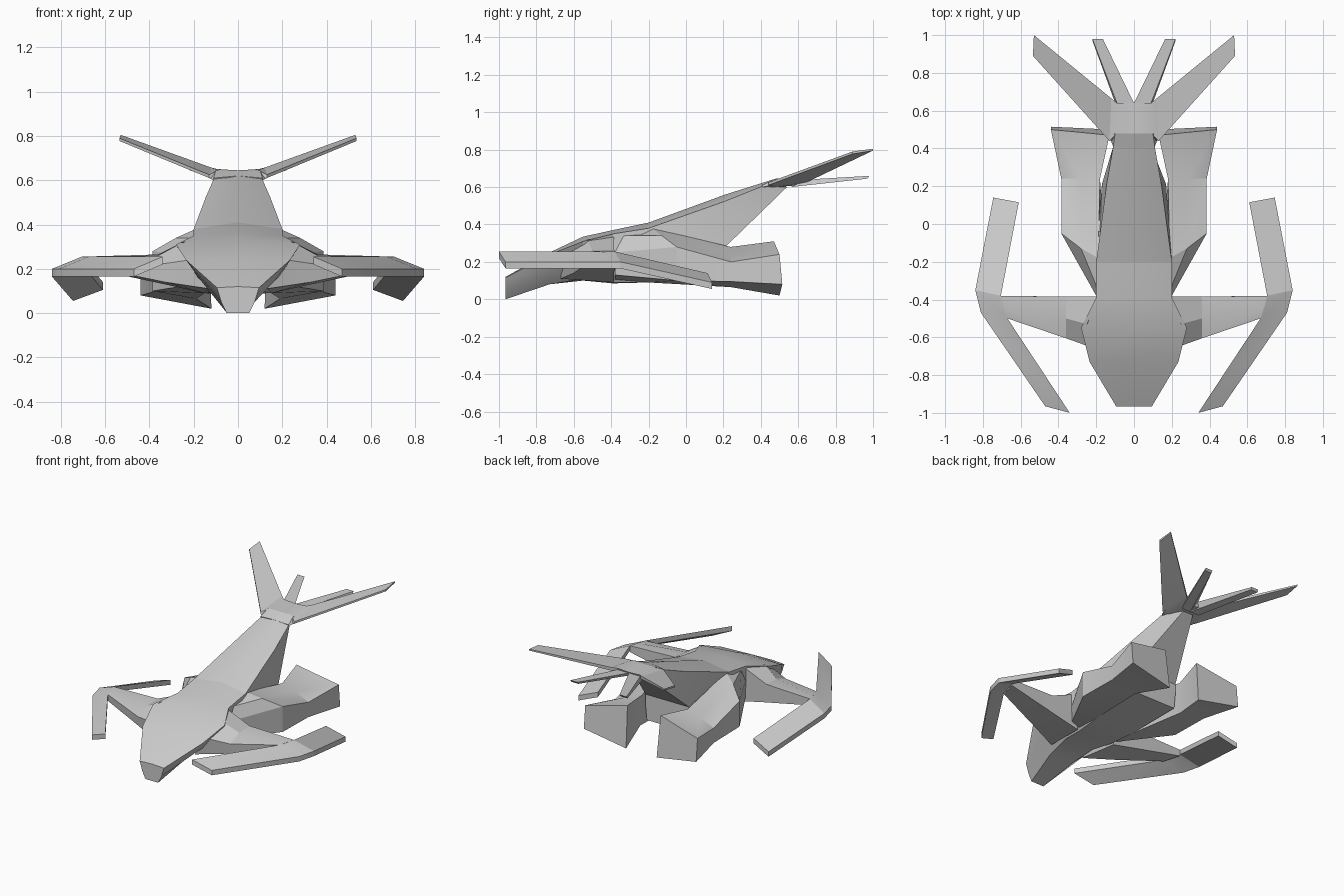
import bpy, bmesh, math


def loft(name, rings, mirror=True):
    """Skin a chain of equal-sized point rings, cap both ends, mirror over x."""
    bm = bmesh.new()
    vs = [[bm.verts.new(p) for p in r] for r in rings]
    n = len(vs[0])
    for a, b in zip(vs, vs[1:]):
        for i in range(n):
            j = (i + 1) % n
            bm.faces.new((a[i], a[j], b[j], b[i]))
    bm.faces.new(vs[0])
    bm.faces.new(vs[-1])
    bmesh.ops.recalc_face_normals(bm, faces=bm.faces)
    me = bpy.data.meshes.new(name)
    bm.to_mesh(me)
    bm.free()
    ob = bpy.data.objects.new(name, me)
    bpy.context.collection.objects.link(ob)
    bpy.ops.object.select_all(action='DESELECT')
    bpy.context.view_layer.objects.active = ob
    ob.select_set(True)
    bpy.ops.object.shade_smooth_by_angle(angle=math.radians(22))
    if mirror:
        mod = ob.modifiers.new("mirror", 'MIRROR')
        mod.use_mirror_merge = False
    return ob


def full_ring(half):
    """Complete a half section (top centre to bottom centre) on the -x side."""
    return half + [(-x, y, z) for x, y, z in reversed(half[1:-1])]


def section(y, pts):
    return full_ring([(x, y, z) for x, z in pts])


def plate(name, edges, t):
    """Tilted flat blade: pairs of (inner, outer) top points, thickness t."""
    drop = lambda p: (p[0], p[1], p[2] - t)
    return loft(name, [[a, b, drop(b), drop(a)] for a, b in edges])


# Nose and fuselage
loft("fuselage", [
    section(-0.965, [(0, .12), (.095, .115), (.075, .05), (.05, 0), (0, 0)]),
    section(-0.73, [(0, .25), (.235, .24), (.17, .15), (.09, .08), (0, .08)]),
    section(-0.55, [(0, .335), (.28, .31), (.20, .18), (.11, .11), (0, .10)]),
    section(-0.39, [(0, .37), (.20, .35), (.20, .20), (.13, .09), (0, .085)]),
    section(-0.20, [(0, .41), (.20, .38), (.20, .20), (.15, .09), (0, .09)]),
    section(0.21, [(0, .30), (.17, .28), (.17, .20), (.16, .10), (0, .10)]),
], mirror=False)

# Rising tail boom
loft("tail_boom", [
    section(-0.20, [(0, .41), (.20, .38), (.20, .25), (0, .20)]),
    section(0.21, [(0, .56), (.145, .525), (.17, .28), (0, .28)]),
    full_ring([(0, .48, .645), (.11, .41, .605), (.04, .54, .60), (0, .54, .60)]),
], mirror=False)

# Large raised tail wings
loft("tail_wing", [
    [(0, .48, .645), (0, .64, .645), (0, .62, .61), (0, .45, .60)],
    [(.09, .48, .645), (.09, .64, .65), (.09, .64, .625), (.09, .45, .60)],
    [(.13, .44, .625), (.12, .665, .657), (.12, .665, .635), (.13, .44, .61)],
    [(.535, .89, .79), (.53, 1.0, .805), (.53, 1.0, .795), (.535, .89, .777)],
])
loft("tail_shoulder", [
    [(0, .40, .62), (0, .48, .645), (0, .48, .60), (0, .41, .60)],
    [(.11, .41, .61), (.10, .48, .645), (.13, .46, .61), (.11, .41, .60)],
])

# Small tail fins
loft("tail_fin", [
    [(.09, .64, .64), (0, .64, .64), (0, .56, .60), (.07, .56, .60)],
    [(.22, .98, .66), (.165, .98, .66), (.165, .97, .645), (.22, .97, .645)],
])

# Rear engine pods
loft("engine_pod", [
    [(.10, -.38, .35), (.19, -.35, .34), (.20, -.38, .25), (.20, -.38, .13), (.10, -.38, .09)],
    [(.19, -.18, .38), (.28, -.13, .34), (.385, -.05, .28), (.385, -.05, .10), (.15, -.20, .09)],
    [(.18, .24, .28), (.28, .24, .245), (.385, .24, .20), (.385, .24, .095), (.19, .24, .065)],
    [(.13, .47, .31), (.28, .485, .275), (.44, .50, .24), (.44, .515, .08), (.12, .50, .02)],
])

# Side arms carrying the outer blades
loft("wing_arm", [
    [(.22, -.655, .24), (.25, -.53, .32), (.18, -.385, .34), (.15, -.385, .09), (.13, -.67, .11)],
    [(.36, -.605, .22), (.36, -.50, .26), (.36, -.385, .265), (.33, -.385, .13), (.33, -.60, .14)],
    [(.67, -.50, .255), (.69, -.44, .255), (.705, -.38, .255), (.705, -.38, .21), (.67, -.50, .21)],
])

# Bent outer blades, front tip to rear tip
plate("wing_blade", [
    ((.34, -1.0, .255), (.47, -.965, .20)),
    ((.67, -.50, .255), (.81, -.47, .20)),
    ((.705, -.38, .255), (.84, -.35, .20)),
    ((.61, .115, .14), (.745, .14, .09)),
], 0.035)
